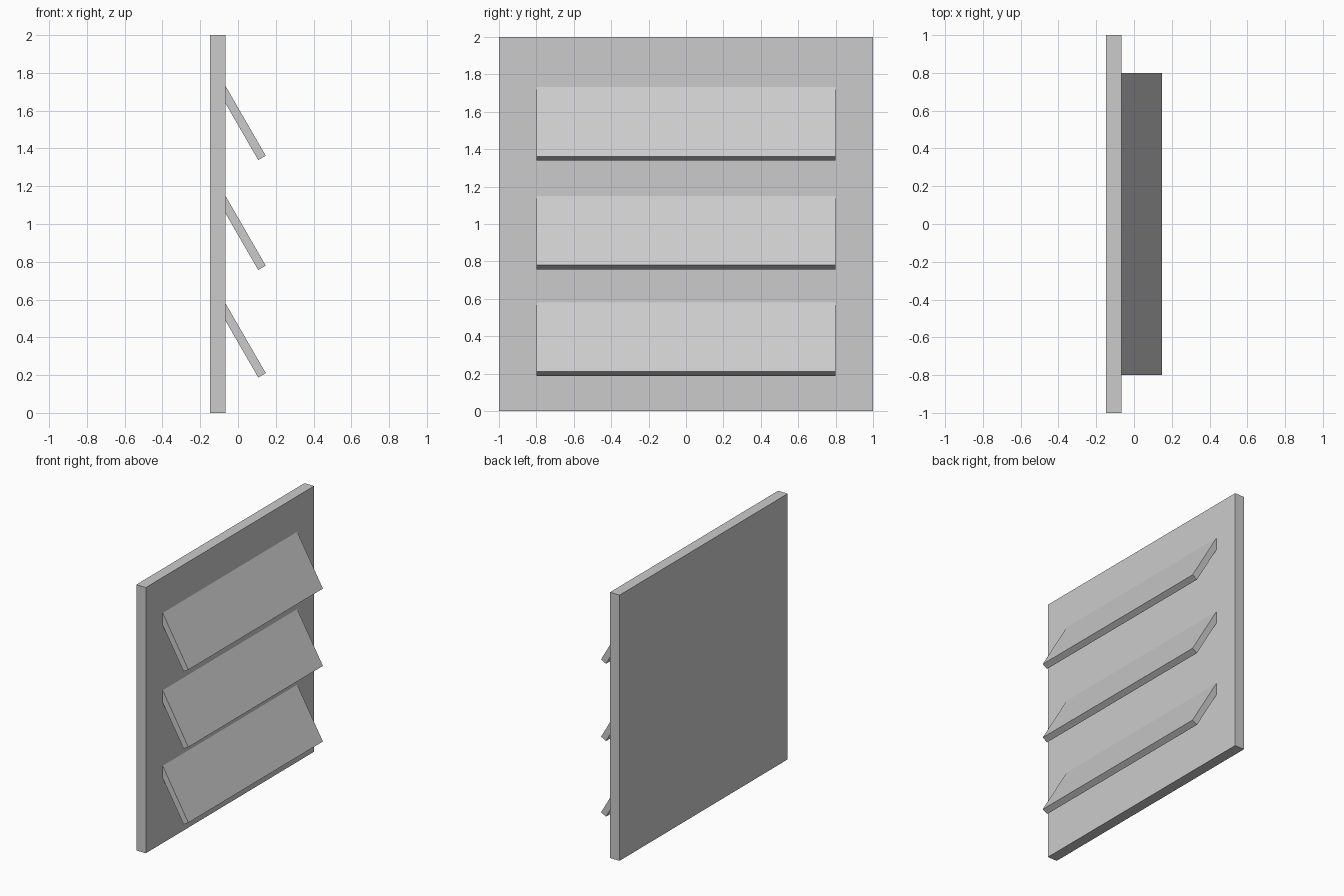
import bpy
from math import radians

if "Cube" in bpy.data.objects:
    bpy.data.objects.remove(bpy.data.objects["Cube"])


def box(name, size, center, tilt=0.0):
    bpy.ops.mesh.primitive_cube_add(size=1, location=center, rotation=(0, tilt, 0))
    obj = bpy.context.object
    obj.name = name
    obj.scale = size
    bpy.ops.object.transform_apply(location=False, rotation=True, scale=True)
    return obj


# Square backing panel
box("back_panel", (0.08, 2.0, 2.0), (-0.107, 0, 1.0))

# Three slanted slats, upper edges sunk into the panel
for i, z in enumerate((0.394, 0.963, 1.545)):
    box(f"slat_{i + 1}", (0.046, 1.6, 0.45), (0.0145, 0, z), radians(-30))
